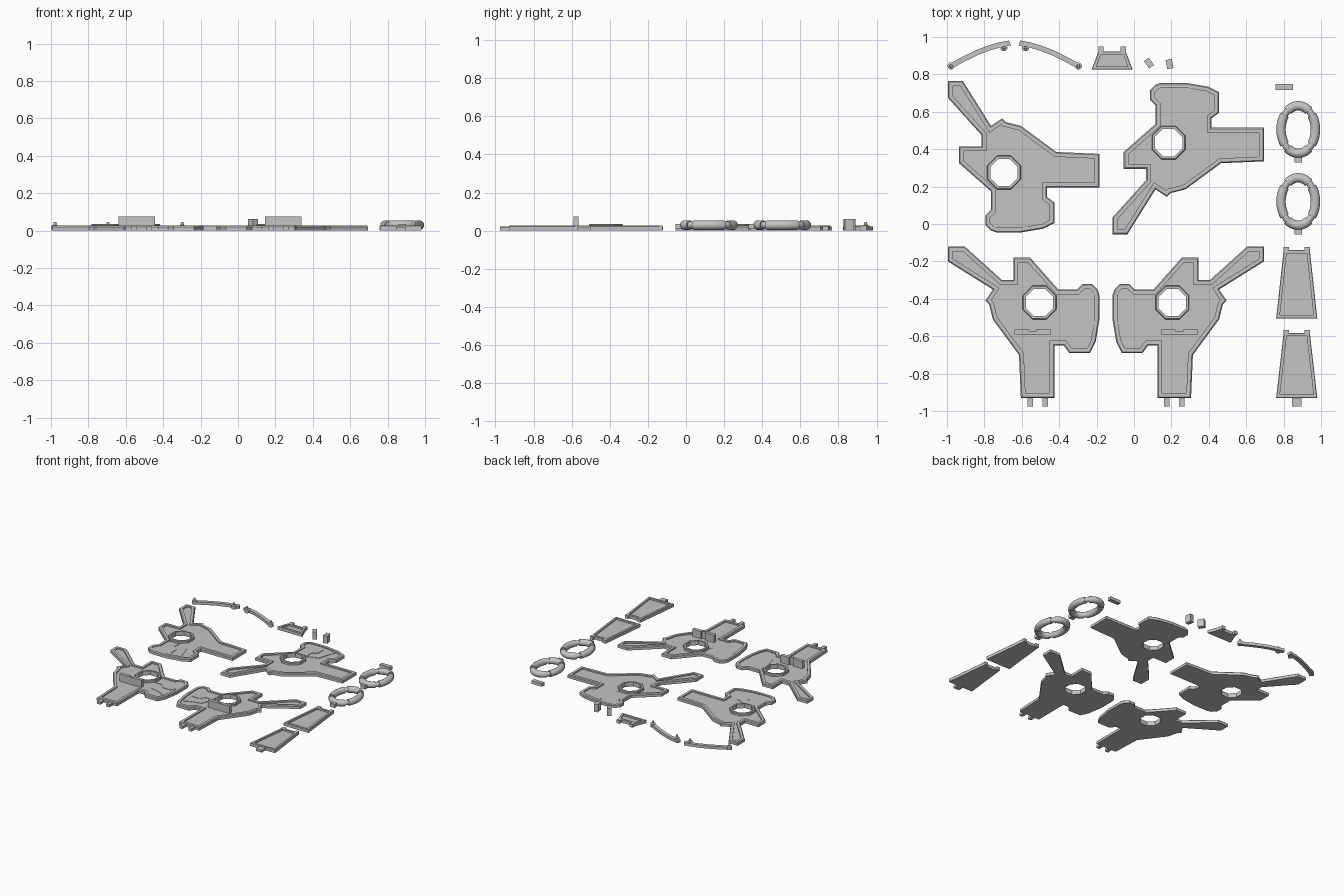
import bpy, bmesh, math
from mathutils import Vector

cube = bpy.data.objects.get("Cube")
if cube:
    bpy.data.objects.remove(cube)

grey = bpy.data.materials.new("plain_grey")
grey.use_nodes = True
GREY = (0.55, 0.55, 0.55, 1)
grey.diffuse_color = GREY
grey.node_tree.nodes["Principled BSDF"].inputs["Base Color"].default_value = GREY


def finish(name, bm, smooth=False):
    bmesh.ops.recalc_face_normals(bm, faces=bm.faces)
    mesh = bpy.data.meshes.new(name)
    bm.to_mesh(mesh)
    bm.free()
    mesh.materials.append(grey)
    if smooth:
        mesh.shade_smooth()
        mesh.set_sharp_from_angle(angle=math.radians(35))
    obj = bpy.data.objects.new(name, mesh)
    bpy.context.collection.objects.link(obj)
    return obj


def inset(pts, d):
    """Move every side of a closed outline inwards by d."""
    n = len(pts)
    area = sum(pts[i - 1][0] * pts[i][1] - pts[i][0] * pts[i - 1][1] for i in range(n))
    s = 1 if area > 0 else -1
    out = []
    for i in range(n):
        p = Vector(pts[i])
        a = (p - Vector(pts[i - 1])).normalized()
        b = (Vector(pts[(i + 1) % n]) - p).normalized()
        na, nb = Vector((-a.y, a.x)) * s, Vector((-b.y, b.x)) * s
        out.append(tuple(p + (na + nb) * d / (1 + na.dot(nb))))
    return out


def loop(bm, pts, z):
    return [bm.verts.new((x, y, z)) for x, y in pts]


def bridge(bm, a, b):
    for i in range(len(a)):
        bm.faces.new((a[i - 1], a[i], b[i], b[i - 1]))


def fill(bm, *loops):
    edges = []
    for l in loops:
        for i in range(len(l)):
            edges.append(bm.edges.get((l[i - 1], l[i])) or bm.edges.new((l[i - 1], l[i])))
    bmesh.ops.triangle_fill(bm, use_beauty=True, edges=edges)


def prism(name, pts, z0, z1):
    bm = bmesh.new()
    low, high = loop(bm, pts, z0), loop(bm, pts, z1)
    bridge(bm, low, high)
    bm.faces.new(low)
    bm.faces.new(high)
    return finish(name, bm)


def box(name, x, y, w, d, z0, z1, turn=0, place=lambda p: p):
    c, s = math.cos(turn), math.sin(turn)
    corners = [(w / 2, d / 2), (-w / 2, d / 2), (-w / 2, -d / 2), (w / 2, -d / 2)]
    pts = [place((x + c * u - s * v, y + s * u + c * v)) for u, v in corners]
    return prism(name, pts, z0, z1)


def tray(name, pts, rim, floor, top=0.026, chamfer=0.006, hole=None):
    """Flat plate with a chamfered raised rim and an optional hole."""
    bm = bmesh.new()
    steps = [(0, 0), (0, top - chamfer), (chamfer, top), (rim, top), (rim, floor)]
    rows = [loop(bm, inset(pts, d), z) for d, z in steps]
    for a, b in zip(rows, rows[1:]):
        bridge(bm, a, b)
    if hole:
        low, high = loop(bm, hole, 0), loop(bm, hole, floor)
        bridge(bm, low, high)
        fill(bm, rows[0], low)
        fill(bm, rows[-1], high)
    else:
        fill(bm, rows[0])
        fill(bm, rows[-1])
    return finish(name, bm)


def octagon(flat):
    r = flat / math.cos(math.pi / 8)
    return [(r * math.cos(math.pi * (k + .5) / 4), r * math.sin(math.pi * (k + .5) / 4)) for k in range(8)]


# Wing plate outline around its hole, in hundredths
OUTLINE = [(-49, 30), (-40, 30), (-20, 12), (-14, 12), (-14, 24), (-5, 24), (10, 7),
           (20, 7), (23, 10), (28, 10), (31, 7), (32, 4), (32, -9), (30, -21), (27, -27),
           (16, -27), (13, -23), (8, -23), (8, -51), (-10, -51), (-11, -28), (-25, -9),
           (-27, -1), (-29, 1), (-25, 7), (-49, 22)]
UPPER = [(10, 4), (21, 4), (24, 7), (27, 7), (29, 5), (29, -5), (26, -9), (19, -9), (16, -5), (10, -5)]
MIDDLE = [(10, -5), (16, -5), (19, -9), (26, -9), (29, -5), (29, -11), (27, -19), (23, -17), (13, -14)]

PLACES = {
    "lower_right": lambda p: (-0.505 + p[0], -0.42 + p[1]),
    "lower_left": lambda p: (0.205 - p[0], -0.42 + p[1]),
    "upper_right": lambda p: (-0.695 - p[1], 0.275 - p[0]),
    "upper_left": lambda p: (0.185 - p[1], 0.435 + p[0]),
}

for side, place in PLACES.items():
    def put(pts):
        return [place((x / 100, y / 100)) for x, y in pts]
    inner, outer = put(octagon(7.3)), put(octagon(9))
    tray(side + "_plate", put(OUTLINE), 0.026, 0.016, hole=inner)
    prism(side + "_upper_panel", put(UPPER), 0.014, 0.022)
    prism(side + "_middle_panel", put(MIDDLE), 0.014, 0.019)
    # Collar around the hole
    bm = bmesh.new()
    rows = [loop(bm, p, z) for p, z in
            ((inner, 0.012), (inner, 0.035), (put(octagon(8.6)), 0.035), (outer, 0.03), (outer, 0.012))]
    for i in range(len(rows)):
        bridge(bm, rows[i - 1], rows[i])
    finish(side + "_hole_collar", bm)
    # Upright bracket with a slot, and two end pegs
    if side.startswith("lower"):
        box(side + "_bracket_front", -0.037, -0.163, 0.194, 0.014, 0.01, 0.075, place=place)
        for s in (-1, 1):
            box(side + "_bracket_back", -0.037 + s * 0.058, -0.15, 0.078, 0.013, 0.01, 0.075, place=place)
        for x in (-0.05, 0.03):
            box(side + "_peg", x, -0.53, 0.028, 0.05, 0, 0.021, place=place)


# Tapered panels with tabs
def panel(name, x, y0, y1, top, bottom, tab):
    tray(name, [(x - bottom, y0), (x + bottom, y0), (x + top, y1), (x - top, y1)], 0.018, 0.013, chamfer=0.003)
    for s in (-1, 1):
        box(name + "_tab", x + s * (top - 0.014), y1 + tab / 2 - 0.003, 0.028, tab + 0.006, 0, 0.026)


panel("long_panel", 0.87, -0.505, -0.14, 0.07, 0.11, 0.016)
panel("tabbed_panel", 0.87, -0.93, -0.582, 0.07, 0.11, 0.016)
box("panel_end_tab", 0.87, -0.952, 0.05, 0.05, 0, 0.02)
panel("short_panel", -0.117, 0.825, 0.922, 0.073, 0.11, 0.026)


# Oval rings: four thick grips joined by thinner necks
def ring(name, x, y):
    bm = bmesh.new()
    spans = []
    for q in range(4):
        mid = q * math.pi / 2
        for lo, hi, r, n in ((-0.66, 0.66, 0.025, 14), (0.66, 0.91, 0.018, 4)):
            spans += [(mid + lo + (hi - lo) * k / n, r) for k in range(n + 1)]
    rows = []
    for a, r in spans:
        out = Vector((math.cos(a) / 0.092, math.sin(a) / 0.127, 0)).normalized()
        centre = Vector((x + 0.092 * math.cos(a), y + 0.127 * math.sin(a), 0.029))
        rows.append([bm.verts.new(centre + out * r * math.cos(t) + Vector((0, 0, r * math.sin(t))))
                     for t in (k * math.tau / 16 for k in range(16))])
    for i in range(len(rows)):
        bridge(bm, rows[i - 1], rows[i])
    bmesh.ops.remove_doubles(bm, verts=bm.verts, dist=0.00001)
    finish(name, bm, smooth=True)
    box(name + "_tab", x, y - 0.16, 0.042, 0.032, 0.008, 0.036)


ring("back_ring", 0.878, 0.505)
ring("front_ring", 0.878, 0.12)
box("ring_spacer", 0.803, 0.733, 0.095, 0.032, 0, 0.025)

# Small tilted blocks
box("tilted_block", 0.08, 0.86, 0.032, 0.048, 0, 0.062, turn=0.6)
box("upright_block", 0.19, 0.855, 0.034, 0.05, 0, 0.062, turn=0.2)

# Curved handles, mirrored, with tapered studs at both ends
PATH = [(0.025, 0.968), (0.08, 0.958), (0.14, 0.94), (0.2, 0.917), (0.27, 0.883), (0.34, 0.845)]
for name, s in (("right_handle", -1), ("left_handle", 1)):
    edge = [(-0.638 + s * (x + 0.005), y + 0.013) for x, y in PATH]
    edge += [(-0.638 + s * (x - 0.005), y - 0.013) for x, y in reversed(PATH)]
    prism(name, edge, 0, 0.022)
    for x, y in ((0.34, 0.845), (0.058, 0.943)):
        bm = bmesh.new()
        rows = []
        for r, z in ((0.019, 0), (0.019, 0.026), (0.009, 0.03), (0.007, 0.045)):
            rows.append(loop(bm, [(-0.638 + s * x + r * math.cos(k * math.tau / 16),
                                   y + r * math.sin(k * math.tau / 16)) for k in range(16)], z))
        for a, b in zip(rows, rows[1:]):
            bridge(bm, a, b)
        bm.faces.new(rows[0])
        bm.faces.new(rows[-1])
        finish(name + "_stud", bm, smooth=True)
